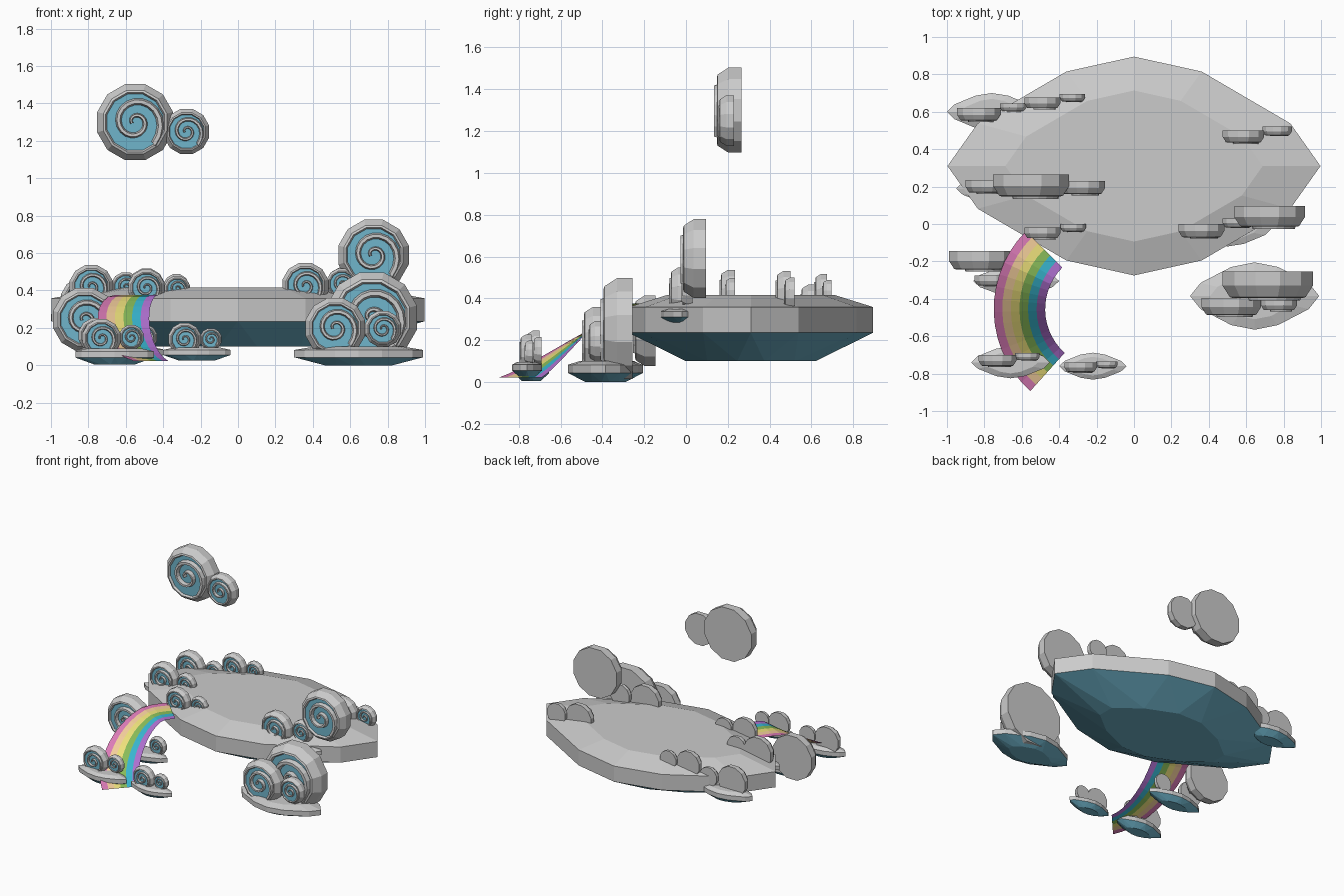
import bpy, math
from math import cos, sin, pi, radians

if "Cube" in bpy.data.objects:
    bpy.data.objects.remove(bpy.data.objects["Cube"])


def material(name, rgb):
    m = bpy.data.materials.new(name)
    m.diffuse_color = (*rgb, 1)
    m.use_nodes = True
    m.node_tree.nodes["Principled BSDF"].inputs["Base Color"].default_value = m.diffuse_color
    return m


GREY = material("cloud_grey", (0.6, 0.6, 0.6))
BLUE = material("cloud_blue", (0.16, 0.46, 0.6))


def make(name, verts, faces, mats, idx):
    me = bpy.data.meshes.new(name)
    me.from_pydata(verts, [], faces)
    for m in mats:
        me.materials.append(m)
    for p, i in zip(me.polygons, idx):
        p.material_index = i
    ob = bpy.data.objects.new(name, me)
    bpy.context.collection.objects.link(ob)
    return ob


# Unit outline shared by the island and the small cloud bases (pointed oval)
Q = [(1, 0), (0.838, 0.39), (0.363, 0.863)]
OUTLINE = Q + [(0, 1)] + [(-x, y) for x, y in Q[:0:-1]]
OUTLINE += [(-x, -y) for x, y in OUTLINE]
N = len(OUTLINE)


def platform(name, cx, cy, rx, ry, z0, z1):
    """Flat-topped grey slab with a faceted blue underside."""
    h = z1 - z0
    mids = [((a[0] + b[0]) / 2, (a[1] + b[1]) / 2)
            for a, b in zip(OUTLINE, OUTLINE[1:] + OUTLINE[:1])]
    rings = [(OUTLINE, 0.69, 1), (OUTLINE, 1, 0.82), (OUTLINE, 1, 0.43), (mids, 0.57, 0)]
    verts = [(cx + x * s * rx, cy + y * s * ry, z0 + t * h)
             for pts, s, t in rings for x, y in pts]
    faces, idx = [tuple(range(N))], [0]
    for r in range(2):
        for i in range(N):
            j = (i + 1) % N
            faces.append((r * N + i, (r + 1) * N + i, (r + 1) * N + j, r * N + j))
            idx.append(0)
    for i in range(N):
        j = (i + 1) % N
        faces += [(2 * N + i, 3 * N + i, 2 * N + j), (2 * N + j, 3 * N + i, 3 * N + j)]
        idx += [1, 1]
    faces.append(tuple(range(4 * N - 1, 3 * N - 1, -1)))
    idx.append(1)
    make(name, verts, faces, [GREY, BLUE], idx)


def swirl(name, x, z, R, back):
    """Twelve-sided puff facing the front, blue recess and raised spiral."""
    n = 12
    prof = [(1, 0), (1, 0.3), (0.84, 0.54), (0.78, 0.56), (0.74, 0.48)]
    verts = [(x + R * r * cos(2 * pi * (i + .5) / n), back - R * d,
              z + R * r * sin(2 * pi * (i + .5) / n)) for r, d in prof for i in range(n)]
    faces, idx = [tuple(range(n - 1, -1, -1))], [0]
    for k in range(len(prof) - 1):
        for i in range(n):
            j = (i + 1) % n
            faces.append((k * n + i, k * n + j, (k + 1) * n + j, (k + 1) * n + i))
            idx.append(0)
    faces.append(tuple(range((len(prof) - 1) * n, len(prof) * n)))
    idx.append(1)
    # spiral arm: four-point section, tapering to the middle
    steps, base = 30, len(verts)
    for s in range(steps + 1):
        t = s / steps
        a = radians(-50 + 610 * t)
        r = 0.74 - 0.66 * t ** 0.75
        w = 0.10 - 0.055 * t
        for dr, d in ((w, 0.47), (w * .5, 0.62), (-w * .5, 0.62), (-w, 0.47)):
            verts.append((x + R * (r + dr) * cos(a), back - R * d, z + R * (r + dr) * sin(a)))
    for s in range(steps):
        p = base + 4 * s
        for k in range(3):
            faces.append((p + k, p + k + 4, p + k + 5, p + k + 1))
            idx.append(0)
    e = base + 4 * steps
    faces += [(base, base + 1, base + 2, base + 3), (e + 3, e + 2, e + 1, e)]
    idx += [0, 0]
    make(name, verts, faces, [GREY, BLUE], idx)


# Main island
platform("island", 0, 0.31, 0.997, 0.585, 0.1, 0.415)

# Small cloud bases: centre x, y, radii, bottom and top height
BASES = {
    "front_right": (0.645, -0.385, 0.345, 0.18, 0.0, 0.1),
    "front_left": (-0.66, -0.74, 0.21, 0.085, 0.005, 0.09),
    "front_middle": (-0.22, -0.76, 0.18, 0.072, 0.025, 0.095),
    "left": (-0.63, -0.305, 0.23, 0.085, 0.02, 0.1),
    "back_left": (-0.76, 0.6, 0.24, 0.1, 0.2, 0.29),
    "island_right": (0.5, -0.02, 0.24, 0.1, 0.28, 0.35),
    "island_left": (-0.74, 0.19, 0.21, 0.085, 0.28, 0.36),
}
for name, b in BASES.items():
    platform(name + "_cloud_base", *b)

# Puffs: x, z, radius, back y
PUFFS = {
    "floating": [(-0.55, 1.3, 0.21, 0.265), (-0.275, 1.25, 0.125, 0.23)],
    "island_left": [(-0.785, 0.42, 0.12, 0.235), (-0.6, 0.42, 0.08, 0.235)],
    "island_back": [(-0.49, 0.42, 0.1, 0.675), (-0.33, 0.42, 0.07, 0.695)],
    "island_front": [(-0.49, 0.415, 0.1, -0.02), (-0.325, 0.41, 0.07, 0.0)],
    "island_right": [(0.36, 0.425, 0.127, -0.0), (0.555, 0.435, 0.085, 0.03),
                     (0.725, 0.59, 0.195, 0.095)],
    "island_far_right": [(0.585, 0.42, 0.115, 0.5), (0.765, 0.42, 0.082, 0.52)],
    "back_left": [(-0.83, 0.35, 0.12, 0.62), (-0.645, 0.35, 0.075, 0.645)],
    "front_right": [(0.715, 0.255, 0.25, -0.255), (0.52, 0.2, 0.165, -0.395),
                    (0.775, 0.195, 0.1, -0.405)],
    "left": [(-0.82, 0.245, 0.175, -0.145), (-0.76, 0.16, 0.095, -0.275),
             (-0.5, 0.15, 0.07, -0.265)],
    "front_left": [(-0.73, 0.145, 0.105, -0.7), (-0.57, 0.15, 0.068, -0.69)],
    "front_middle": [(-0.285, 0.14, 0.09, -0.74), (-0.145, 0.14, 0.06, -0.735)],
}
for name, puffs in PUFFS.items():
    for k, p in enumerate(puffs):
        swirl(f"{name}_puff_{k + 1}", *p)

# Rainbow: curved ribbon of coloured stripes from the island down to the ground
STRIPES = [("pink", (0.72, 0.2, 0.48)), ("peach", (0.9, 0.62, 0.33)),
           ("yellow", (0.85, 0.75, 0.2)), ("green", (0.25, 0.5, 0.1)),
           ("cyan", (0.04, 0.46, 0.62)), ("purple", (0.42, 0.16, 0.62))]
steps, M = 14, len(STRIPES)
verts, faces, idx = [], [], []
for s in range(steps + 1):
    t = s / steps
    a = radians(228 - 93 * t)
    u = min(1, t / 0.82)
    zz = 0.022 + 0.353 * (0.5 * u + 0.5 * u * u * (3 - 2 * u))
    for k in range(M + 1):
        r = 0.59 - 0.275 * k / M
        verts.append((-0.16 + r * cos(a), -0.455 + r * sin(a), zz))
for s in range(steps):
    for k in range(M):
        p = s * (M + 1) + k
        faces.append((p, p + 1, p + M + 2, p + M + 1))
        idx.append(k)
make("rainbow", verts, faces, [material(n, c) for n, c in STRIPES], idx)
